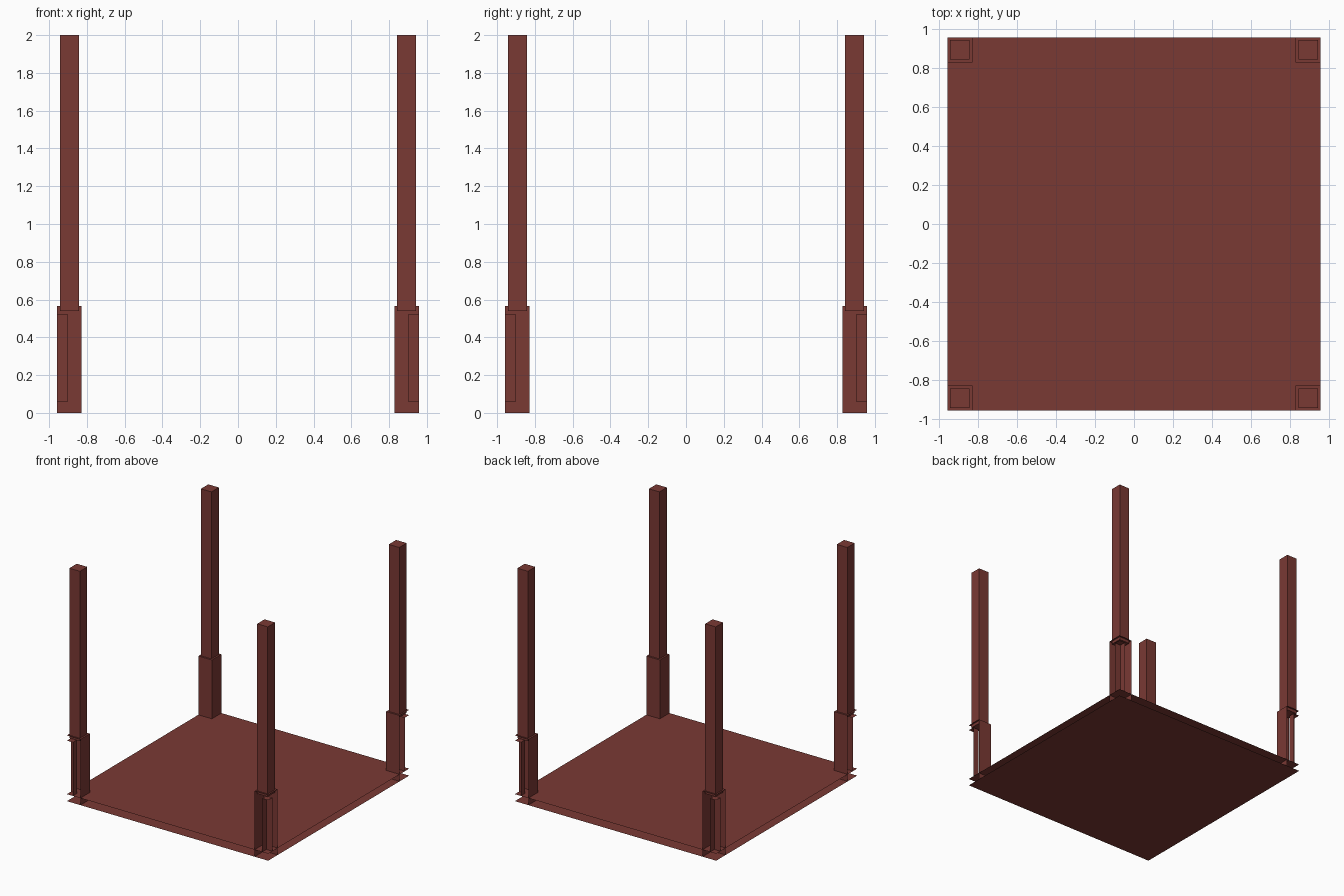
import bpy, bmesh

if "Cube" in bpy.data.objects:
    bpy.data.objects.remove(bpy.data.objects["Cube"])

# Shared red-brown paint
paint = bpy.data.materials.new("red_brown")
paint.diffuse_color = (0.195, 0.041, 0.034, 1)
paint.use_nodes = True
paint.node_tree.nodes["Principled BSDF"].inputs["Base Color"].default_value = paint.diffuse_color

OUT, INN, NOTCH = 0.957, 0.828, 0.90      # sleeve outer, inner and notch lines
P_OUT, P_INN = 0.943, 0.843               # post faces
TOP, SLEEVE, POST_Z = 2.0, 0.565, 0.54
N_LOW, N_HIGH = 0.06, 0.52                # notch bottom and top


def finish(bm, name):
    mesh = bpy.data.meshes.new(name)
    bm.to_mesh(mesh)
    bm.free()
    mesh.materials.append(paint)
    obj = bpy.data.objects.new(name, mesh)
    bpy.context.collection.objects.link(obj)
    return obj


def flat(bm, x0, x1, y0, y1, z):
    bm.faces.new([bm.verts.new(p) for p in
                  ((x0, y0, z), (x1, y0, z), (x1, y1, z), (x0, y1, z))])


def wall(bm, a, b, z0, z1):
    bm.faces.new([bm.verts.new(p) for p in
                  ((*a, z0), (*b, z0), (*b, z1), (*a, z1))])


def mirror_four(obj):
    mod = obj.modifiers.new("corners", 'MIRROR')
    mod.use_axis = (True, True, False)
    mod.use_mirror_merge = False


# Corner posts
bm = bmesh.new()
bmesh.ops.create_cube(bm, size=1)
w, c = P_OUT - P_INN, (P_OUT + P_INN) / 2
bmesh.ops.scale(bm, vec=(w, w, TOP - POST_Z), verts=bm.verts)
bmesh.ops.translate(bm, vec=(c, c, (TOP + POST_Z) / 2), verts=bm.verts)
mirror_four(finish(bm, "corner_posts"))

# Open sleeves: two inner walls, cap, and a notched outer corner
bm = bmesh.new()
wall(bm, (OUT, INN), (INN, INN), 0, SLEEVE)
wall(bm, (INN, INN), (INN, OUT), 0, SLEEVE)
flat(bm, INN, OUT, INN, OUT, SLEEVE)
wall(bm, (OUT, NOTCH), (NOTCH, NOTCH), N_LOW, N_HIGH)
wall(bm, (NOTCH, NOTCH), (NOTCH, OUT), N_LOW, N_HIGH)
flat(bm, NOTCH, OUT, NOTCH, OUT, N_HIGH)
mirror_four(finish(bm, "post_sleeves"))

# Thin floor sheets, one at the ground and one at the notch bottom
for name, z in (("lower_floor_sheet", 0), ("upper_floor_sheet", N_LOW)):
    bm = bmesh.new()
    flat(bm, -OUT, OUT, -OUT, OUT, z)
    finish(bm, name)
